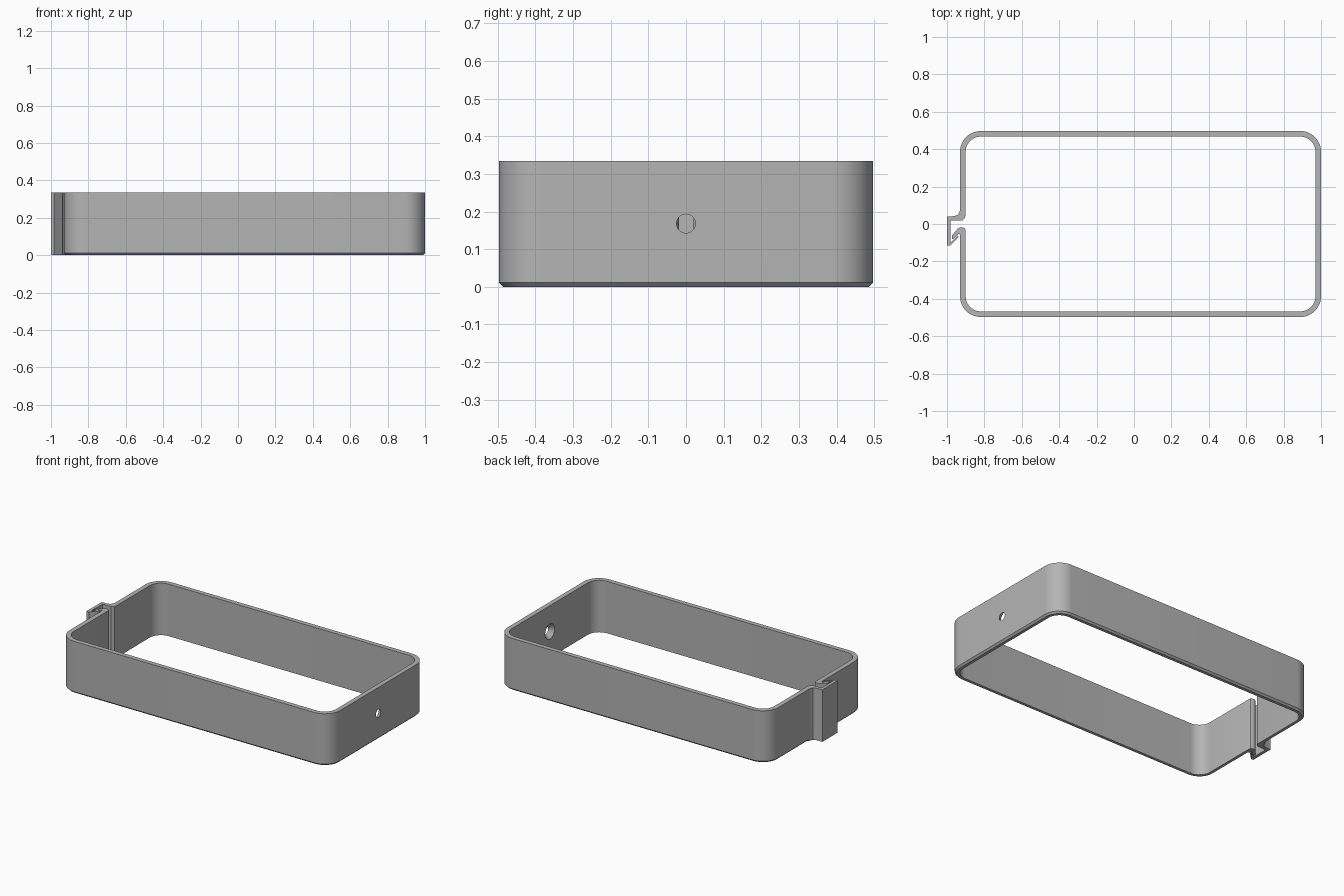
import bpy, bmesh
from math import cos, sin, radians

HEIGHT, CHAMFER, WALL, RADIUS = 0.335, 0.011, 0.03, 0.11
LEFT, RIGHT, SIDE = -0.82, 0.89, 0.387   # corner arc centres

cube = bpy.data.objects.get("Cube")
if cube:
    bpy.data.objects.remove(cube)

grey = bpy.data.materials.new("grey plastic")
grey.use_nodes = True
colour = (0.46, 0.46, 0.46, 1)
grey.diffuse_color = colour
grey.node_tree.nodes["Principled BSDF"].inputs["Base Color"].default_value = colour


def rounded_path(inset):
    """Clockwise open path round the four corners, from the left wall."""
    r = RADIUS - inset
    points = []
    for cx, cy, start in ((LEFT, SIDE, 180), (RIGHT, SIDE, 90),
                          (RIGHT, -SIDE, 0), (LEFT, -SIDE, -90)):
        for i in range(13):
            a = radians(start - 90 * i / 12)
            points.append((cx + r * cos(a), cy + r * sin(a)))
    return points


# Clasp ends: inner catch on the front half, outer hook on the back half
catch = [(-0.93, -0.06), (-0.935, -0.048), (-0.968, -0.081), (-0.972, -0.08),
         (-0.972, -0.06), (-0.942, -0.025), (-0.93, -0.018),
         (-0.915, -0.018), (-0.904, -0.024), (-0.90, -0.036)]
hook = [(-0.90, 0.05), (-0.904, 0.032), (-0.918, 0.02), (-0.98, 0.02),
        (-0.98, -0.10), (-0.942, -0.062), (-0.938, -0.07), (-0.983, -0.115),
        (-1.0, -0.115), (-1.0, 0.04), (-0.96, 0.042), (-0.94, 0.05), (-0.93, 0.072)]


def outline(inset):
    x = LEFT - RADIUS + inset
    outer = [(x, 0.08)] + rounded_path(inset) + [(x, -0.07)]
    return outer + catch + rounded_path(WALL)[::-1] + hook


# Band: stacked outlines with a chamfer round the lower outside edge
bm = bmesh.new()
rings = [[bm.verts.new((x, y, z)) for x, y in outline(inset)]
         for inset, z in ((CHAMFER, 0), (0, CHAMFER), (0, HEIGHT))]
count = len(rings[0])
for low, high in zip(rings, rings[1:]):
    for i in range(count):
        j = (i + 1) % count
        bm.faces.new((low[i], low[j], high[j], high[i]))
bm.faces.new(rings[0])
bm.faces.new(rings[-1])
bmesh.ops.recalc_face_normals(bm, faces=bm.faces)
mesh = bpy.data.meshes.new("clasp_band")
bm.to_mesh(mesh)
bm.free()
mesh.materials.append(grey)
band = bpy.data.objects.new("clasp_band", mesh)
bpy.context.collection.objects.link(band)

# Countersunk hole, wide on the inside of the right wall
slope = (0.048 - 0.025) / WALL
bpy.ops.mesh.primitive_cone_add(vertices=40, radius1=0.048 + slope * 0.01,
                                radius2=0.025 - slope * 0.01, depth=WALL + 0.02,
                                location=(1 - WALL / 2, 0, 0.168),
                                rotation=(0, radians(90), 0))
cutter = bpy.context.object
cutter.name = "hole_cutter"
cutter.hide_render = True
cutter.data.materials.append(grey)

bpy.ops.object.select_all(action='DESELECT')
band.select_set(True)
bpy.context.view_layer.objects.active = band
cut = band.modifiers.new("hole", 'BOOLEAN')
cut.operation = 'DIFFERENCE'
cut.solver = 'EXACT'
cut.object = cutter
bpy.ops.object.modifier_apply(modifier=cut.name)
bpy.data.objects.remove(cutter)
bpy.ops.object.shade_smooth_by_angle(angle=radians(30))
